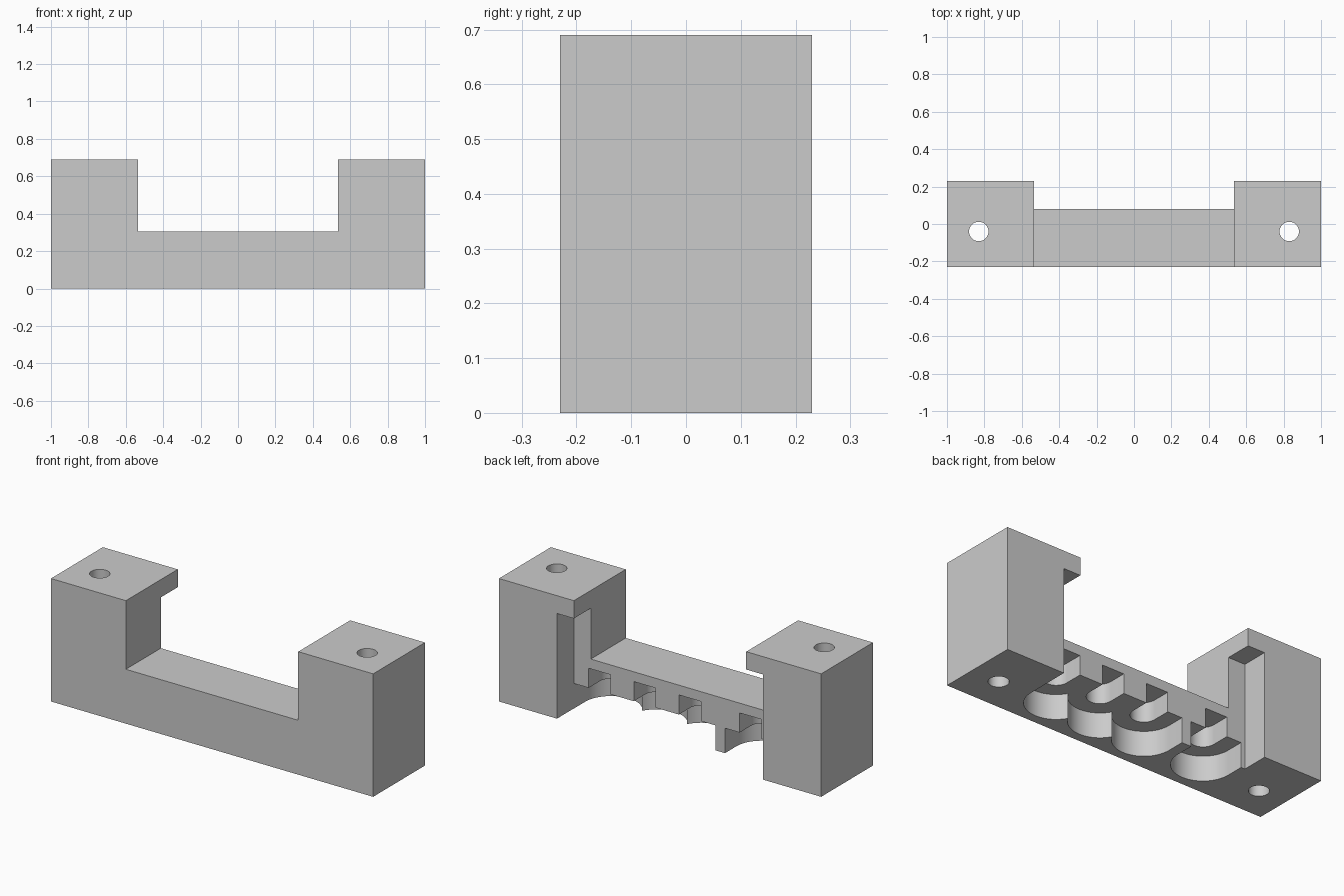
import bpy, bmesh, math

cube = bpy.data.objects.get("Cube")
if cube:
    bpy.data.objects.remove(cube, do_unlink=True)

grey = bpy.data.materials.new("plain grey")
grey.use_nodes = True
colour = (0.6, 0.6, 0.6, 1)
grey.diffuse_color = colour
grey.node_tree.nodes["Principled BSDF"].inputs["Base Color"].default_value = colour


def prism(name, points, offset):
    """Extrude a closed outline along the offset vector."""
    bm = bmesh.new()
    face = bm.faces.new([bm.verts.new(p) for p in points])
    grown = bmesh.ops.extrude_face_region(bm, geom=[face])
    verts = [g for g in grown["geom"] if isinstance(g, bmesh.types.BMVert)]
    bmesh.ops.translate(bm, verts=verts, vec=offset)
    bmesh.ops.recalc_face_normals(bm, faces=bm.faces)
    mesh = bpy.data.meshes.new(name)
    bm.to_mesh(mesh)
    bm.free()
    mesh.materials.append(grey)
    obj = bpy.data.objects.new(name, mesh)
    bpy.context.collection.objects.link(obj)
    return obj


def arc(cx, cy, r, start, sweep, steps, z):
    angles = [start + sweep * i / steps for i in range(steps + 1)]
    return [(cx + r * math.cos(a), cy + r * math.sin(a), z) for a in angles]


def channel(name, cx, r, z0, z1):
    """Slot with a round front end, open to the back."""
    outline = arc(cx, -0.02, r, math.pi, math.pi, 32, z0)
    outline += [(cx + r, 0.16, z0), (cx - r, 0.16, z0)]
    return prism(name, outline, (0, 0, z1 - z0))


# Body: two tall end blocks joined by a low beam
half = [(1, 0), (1, 0.69), (0.535, 0.69), (0.535, 0.305)]
profile = half + [(-x, z) for x, z in reversed(half)]
body = prism("bracket_body", [(x, -0.23, z) for x, z in profile], (0, 0.46, 0))

# Recess across the back, leaving a lip at the top of each block
cutters = [prism("back_recess", [(s * 0.64, 0.08, z) for s, z in
                                 ((1, -0.1), (1, 0.59), (-1, 0.59), (-1, -0.1))],
                 (0, 0.3, 0))]

# Screw holes
for x in (-0.83, 0.83):
    ring = arc(x, -0.04, 0.052, 0, math.tau, 32, -0.1)[:-1]
    cutters.append(prism("screw_hole", ring, (0, 0, 1)))

# Wide pockets underneath, each with a narrower slot above
for x in (0.48, 0.2, -0.08, -0.457):
    cutters.append(channel("pocket", x, 0.159, -0.1, 0.14))
    cutters.append(channel("slot", x, 0.068, -0.05, 0.25))

bpy.ops.object.select_all(action="DESELECT")
bpy.context.view_layer.objects.active = body
body.select_set(True)
for cutter in cutters:
    cutter.hide_render = True
    mod = body.modifiers.new("cut", "BOOLEAN")
    mod.operation = "DIFFERENCE"
    mod.solver = "EXACT"
    mod.object = cutter
    bpy.ops.object.modifier_apply(modifier=mod.name)
for cutter in cutters:
    bpy.data.objects.remove(cutter, do_unlink=True)

bpy.ops.object.shade_smooth_by_angle(angle=math.radians(30))
